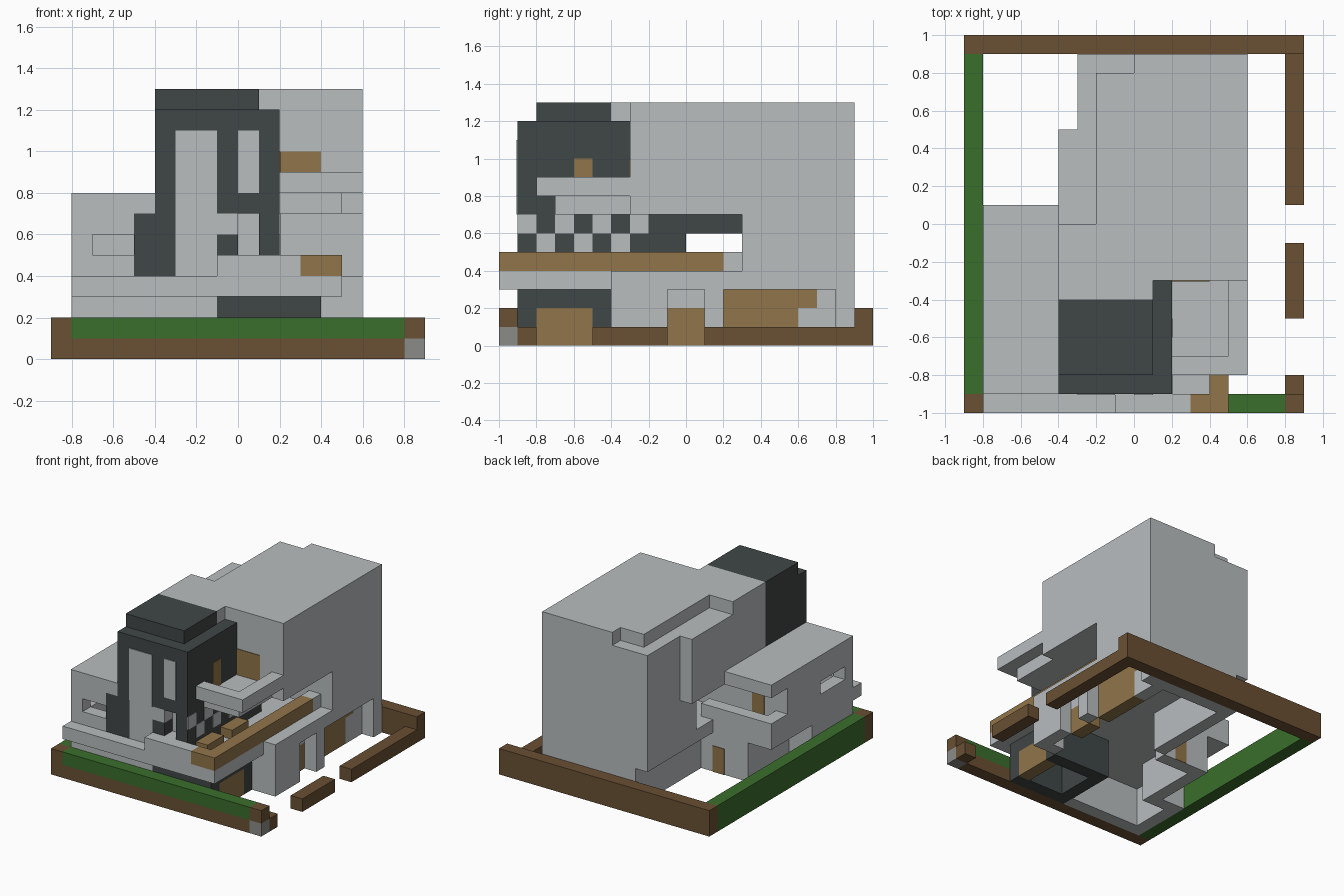
import bpy
import bmesh
from mathutils import Matrix, Vector

UNIT = 0.1      # one building block
THIN = 0.05     # plate thickness, in blocks

if "Cube" in bpy.data.objects:
    bpy.data.objects.remove(bpy.data.objects["Cube"], do_unlink=True)


def material(name, red, green, blue):
    mat = bpy.data.materials.new(name)
    mat.use_nodes = True
    mat.diffuse_color = (red, green, blue, 1)
    mat.node_tree.nodes["Principled BSDF"].inputs["Base Color"].default_value = (red, green, blue, 1)
    return mat


def block_maker(mat):
    """Return a function that builds boxes of one colour, in block units."""
    def block(name, left, right, front, back, bottom, top):
        low = Vector((left, front, bottom)) * UNIT
        high = Vector((right, back, top)) * UNIT
        mesh = bpy.data.meshes.new(name)
        bm = bmesh.new()
        scale = Matrix.Diagonal((high - low).to_4d())
        scale[3][3] = 1
        bmesh.ops.create_cube(bm, size=1, matrix=Matrix.Translation((low + high) / 2) @ scale)
        bm.to_mesh(mesh)
        bm.free()
        mesh.materials.append(mat)
        obj = bpy.data.objects.new(name, mesh)
        bpy.context.scene.collection.objects.link(obj)
        return obj
    return block


pale = block_maker(material("pale concrete", .48, .51, .52))
dark = block_maker(material("dark slate", .051, .061, .061))
earth = block_maker(material("brown earth", .144, .08, .033))
hedge = block_maker(material("green hedge", .042, .156, .025))
wood = block_maker(material("light wood", .283, .178, .069))
stone = block_maker(material("stone", .26, .26, .25))

# Garden boundary
earth("back_fence", -9, 9, 9, 10, 0, 2)
hedge("left_hedge", -9, -8, -9, 9, 0, 2)
earth("front_left_post", -9, -8, -10, -9, 0, 2)
earth("front_fence", -8, 8, -10, -9, 0, 1)
hedge("front_hedge", -8, 8, -10, -9, 1, 2)
stone("post_base", 8, 9, -10, -9, 0, 1)
earth("post_top", 8, 9, -10, -9, 1, 2)
for start, end in ((-9, -8), (-5, -1), (1, 9)):
    earth("right_kerb", 8, 9, start, end, 0, 1)

# Entrance lobby, open below
dark("lobby_front", -1, 4, -9, -8, 0, 3)
dark("lobby_back", -1, 4, -5, -4, 0, 3)
dark("lobby_left", -1, 0, -8, -5, 0, 3)
dark("lobby_lintel", 3, 4, -8, -5, 2, 3)
wood("lobby_door", 3, 4, -8, -5, 0, 2)

# Ground floor walls of the left wing
pale("wing_ground_front", -8, -1, -9, -8, 0, 3)
pale("wing_ground_side", -8, -7, -8, -5, 0, 3)
pale("wing_ground_return", -8, -5, -5, -4, 0, 3)
pale("wing_ground_inner", -6, -5, -4, 1, 0, 3)
pale("wing_ground_back", -6, -2, 0, 1, 0, 3)
wood("garden_door", -4, -3, 1, 1 + THIN, 0, 2)

# Ground floor walls of the main house
pale("ground_back", -2, 6, 8, 9, 0, 3)
pale("ground_left", -2, -1, 1, 8, 0, 3)
pale("ground_front", 4, 6, -4, -3, 0, 3)
for start, end in ((-3, -1), (1, 2)):
    pale("right_pier", 5, 6, start, end, 0, 3)
wood("side_door", 4, 5, -1, 1, 0, 2)
pale("side_door_lintel", 4, 5, -1, 1, 2, 3)
wood("garage_door", 4, 5, 2, 6, 0, 3)
wood("garage_door_top", 4, 5, 6, 7, 2, 3)
pale("garage_step", 4, 5, 6, 7, 0, 2)
pale("garage_jamb", 4, 5, 7, 8, 0, 3)

# First floor slab and terraces
pale("floor_slab", -8, 5, -10, 1, 3, 4)
pale("rear_slab", -3, 5, 1, 3, 3, 4)
pale("right_slab_edge", 5, 6, -4, 3, 3, 4)
pale("terrace_back_parapet", -8, -2, 0, 1, 4, 5)
pale("terrace_side_parapet", -8, -7, -1, 0, 4, 5)
pale("balcony_front_parapet", -1, 3, -10, -9, 4, 5)
wood("front_rail", 3, 5, -10, -9, 4, 5)
wood("side_rail", 4, 5, -9, 2, 4, 5)
pale("rail_end", 4, 5, 2, 3, 4, 5)
for start in (-8, -5):
    wood("bench", 2, 3, start, start + 2, 4, 4.7)

# Left wing upper floor with corner windows
for bottom in (4, 6):
    pale("wing_front_band", -8, -5, -9, -8, bottom, bottom + 1)
    pale("wing_side_band", -8, -7, -8, -1, bottom, bottom + 1)
pale("wing_corner", -8, -7, -9, -8, 5, 6)
pale("wing_side_wall", -8, -7, -5, -1, 5, 6)
pale("wing_back_wall", -7, 1, -2, -1, 4, 7)
wood("terrace_door", -6, -5, -1, -1 + THIN, 4, 6)
pale("wing_roof", -8, -4, -9, 1, 7, 8)

# Tower base
dark("tower_leg", -5, -3, -9, -8, 4, 7)
pale("tower_base_panel", -3, -1, -9, -8, 4, 7)
dark("tower_base_block", -1, 0, -9, -8, 5, 6)
pale("tower_base_top", -1, 0, -9, -8, 6, 7)
pale("tower_base_recess", 0, 1, -8, -7, 4, 7)
pale("tower_base_sill", -1, 1, -9, -8, 4, 5)
dark("tower_side_wall", 1, 2, -9, 0, 4, 7)
dark("terrace_beam", 1, 2, 0, 3, 6, 7)
for row, first in ((5, -8), (6, -9)):
    for cell in range(first, -2, 2):
        pale("checker_panel", 2, 2 + THIN, cell, cell + 1, row, row + 1)

# Tower
dark("tower", -4, 2, -9, -4, 7, 12)
dark("tower_rear_strip", 1, 2, -4, -3, 7, 12)
dark("tower_cap", -4, 1, -8, -4, 12, 13)
pale("tall_window", -3, -1, -9 - THIN, -9, 7, 11)
pale("short_window", 0, 1, -9 - THIN, -9, 8, 11)
wood("tower_door", 2, 2 + THIN, -6, -5, 8, 10)

# Main upper house
pale("house_front", -4, 6, -3, 0, 7, 13)
pale("house_behind_tower", -4, 1, -4, -3, 7, 13)
pale("house_rear", -3, 6, 0, 9, 7, 12)
pale("house_rear_roof", -2, 6, 0, 8, 12, 13)
pale("house_back_roof", 0, 6, 8, 9, 12, 13)
pale("side_bay", -4, -3, 0, 5, 7, 12)
pale("house_rear_lower", -3, 6, 3, 9, 3, 7)

# Upper balcony
pale("upper_balcony_floor", 2, 5, -7, -3, 7, 8)
pale("upper_balcony_front", 2, 6, -8, -7, 8, 9)
pale("upper_balcony_side", 5, 6, -7, -3, 8, 9)
wood("upper_balcony_door", 2, 4, -3 - THIN, -3, 8, 10)
